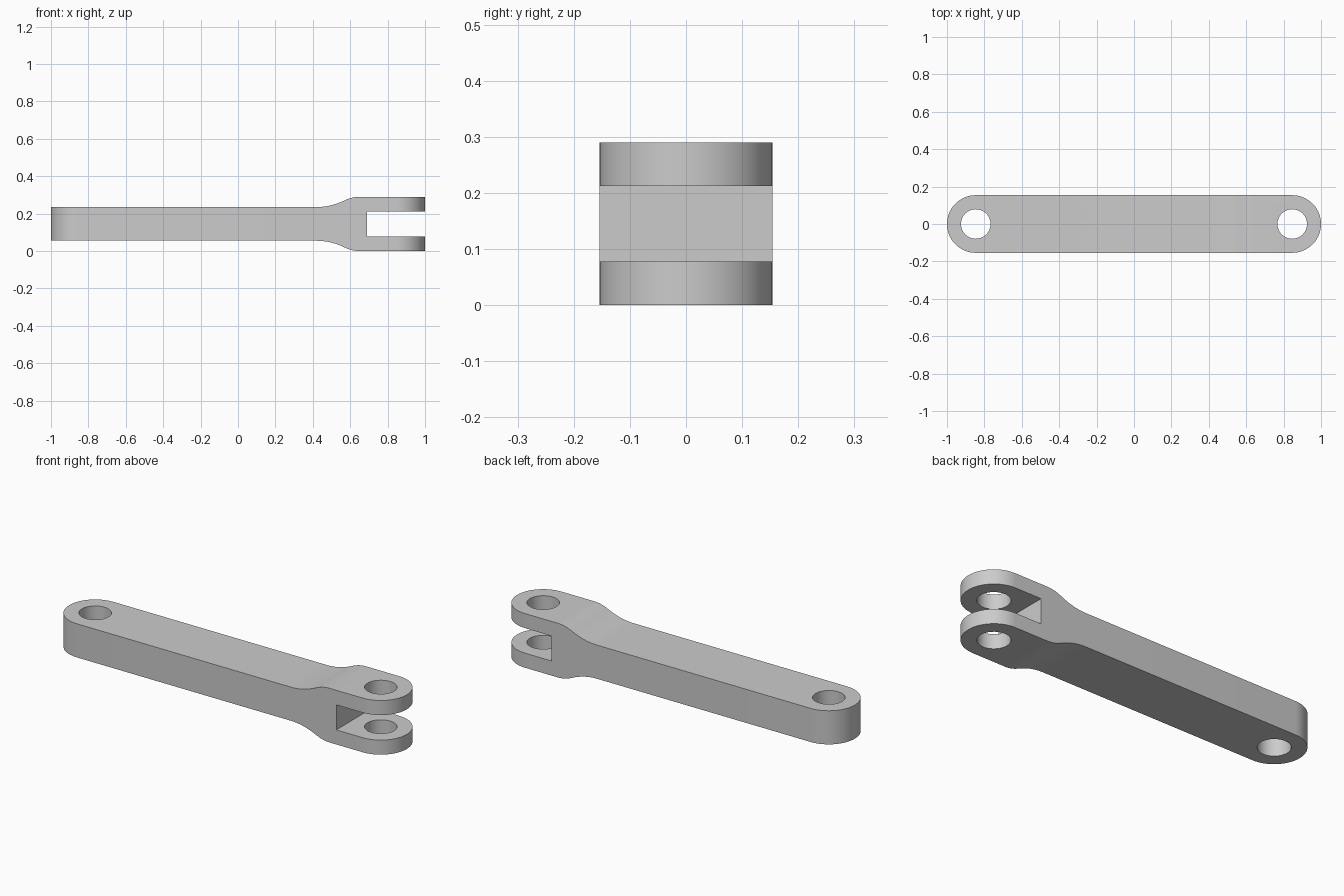
import bpy, bmesh
from math import sin, cos, pi, radians

HALF_W, PIN_X, HOLE_R = 0.154, 0.846, 0.079
MID_Z, BAR_H, FORK_H, GAP_H = 0.145, 0.09, 0.145, 0.067
SLOT_X = 0.69

if "Cube" in bpy.data.objects:
    bpy.data.objects.remove(bpy.data.objects["Cube"])

grey = bpy.data.materials.new("light grey metal")
grey.use_nodes = True
colour = (0.6, 0.6, 0.6, 1)
grey.diffuse_color = colour
grey.node_tree.nodes["Principled BSDF"].inputs["Base Color"].default_value = colour


def prism(name, outline, offset):
    """Extrude a closed 3D outline along an offset."""
    bm = bmesh.new()
    face = bm.faces.new([bm.verts.new(p) for p in outline])
    new = bmesh.ops.extrude_face_region(bm, geom=[face])["geom"]
    bmesh.ops.translate(bm, vec=offset, verts=[v for v in new if isinstance(v, bmesh.types.BMVert)])
    bmesh.ops.recalc_face_normals(bm, faces=bm.faces)
    mesh = bpy.data.meshes.new(name)
    bm.to_mesh(mesh)
    bm.free()
    mesh.materials.append(grey)
    obj = bpy.data.objects.new(name, mesh)
    bpy.context.collection.objects.link(obj)
    return obj


def arc(cx, r, start, sweep, n):
    return [(cx + r * cos(start + sweep * i / n), r * sin(start + sweep * i / n), -0.1)
            for i in range(n + 1)]


def cut(target, cutter, operation):
    """Apply a boolean and discard the cutter."""
    bpy.context.view_layer.objects.active = target
    mod = target.modifiers.new("cut", 'BOOLEAN')
    mod.operation, mod.solver, mod.object = operation, 'EXACT', cutter
    bpy.ops.object.modifier_apply(modifier=mod.name)
    bpy.data.objects.remove(cutter)


# Side profile: bar, flare of two tangent curves, fork with a slot
x0, xj, x1 = 0.42, 0.57, 0.65
rise = FORK_H - BAR_H
joint = rise * (xj - x0) / (x1 - x0)
top = [(-1.1, BAR_H)]
for i in range(11):
    t = i / 10
    top.append((x0 + (xj - x0) * t, BAR_H + joint * t * t))
for i in range(1, 9):
    t = 1 - i / 8
    top.append((x1 - (x1 - xj) * t, FORK_H - (rise - joint) * t * t))
top += [(1.1, FORK_H), (1.1, GAP_H), (SLOT_X, GAP_H)]
half = top + [(x, -h) for x, h in reversed(top)]
link = prism("clevis_link", [(x, -0.3, MID_Z + h) for x, h in half], (0, 0.6, 0))

# Rounded ends seen from above
plan = arc(PIN_X, HALF_W, -pi / 2, pi, 32) + arc(-PIN_X, HALF_W, pi / 2, pi, 32)
cut(link, prism("plan_cutter", plan, (0, 0, 0.6)), 'INTERSECT')

# Pin holes through both ends
for x in (-PIN_X, PIN_X):
    cut(link, prism("hole_cutter", arc(x, HOLE_R, 0, 2 * pi, 48)[:-1], (0, 0, 0.6)), 'DIFFERENCE')

bpy.ops.object.select_all(action='DESELECT')
link.select_set(True)
bpy.context.view_layer.objects.active = link
bpy.ops.object.shade_smooth_by_angle(angle=radians(30))
